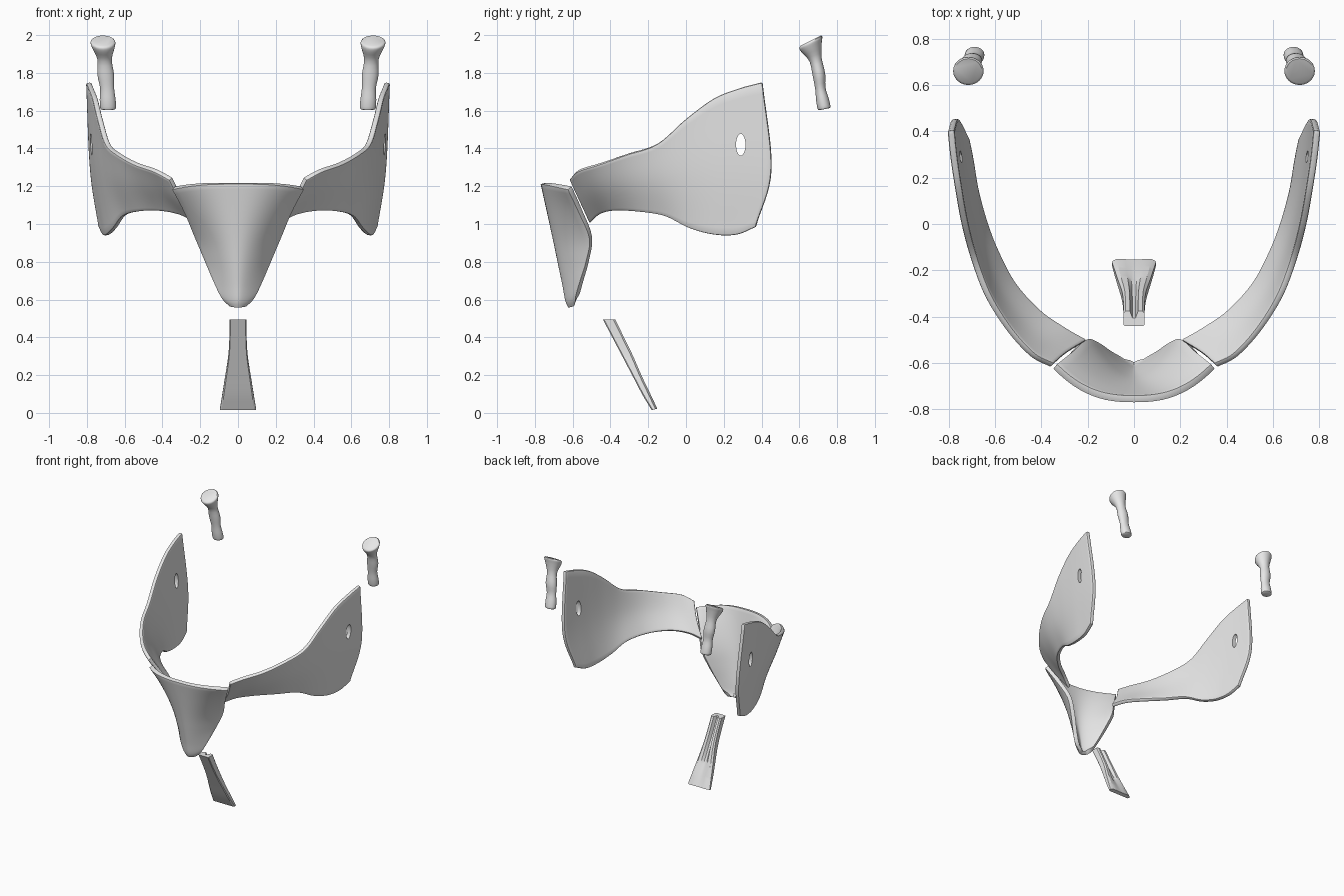
import bpy, bmesh, math
from mathutils import Vector

cube = bpy.data.objects.get("Cube")
if cube:
    bpy.data.objects.remove(cube, do_unlink=True)

# one pale grey for everything
grey = bpy.data.materials.new("pale_grey")
grey.use_nodes = True
COLOR = (0.8, 0.8, 0.8, 1)
grey.diffuse_color = COLOR
grey.node_tree.nodes["Principled BSDF"].inputs["Base Color"].default_value = COLOR


def spline(points, steps):
    """Smooth curve through tuples of any length."""
    pts = [Vector(p) for p in points]
    pts = [2 * pts[0] - pts[1]] + pts + [2 * pts[-1] - pts[-2]]
    out = []
    for a, b, c, d in zip(pts, pts[1:], pts[2:], pts[3:]):
        for i in range(steps):
            t = i / steps
            out.append(0.5 * (2 * b + (c - a) * t + (2 * a - 5 * b + 4 * c - d) * t ** 2
                              + (3 * b - a - 3 * c + d) * t ** 3))
    return out + [pts[-2]]


def loft(name, rows, closed=False):
    """Skin rows of points; closed rows become a capped solid."""
    bm = bmesh.new()
    grid = [[bm.verts.new(p) for p in row] for row in rows]
    n = len(grid[0])
    for r, s in zip(grid, grid[1:]):
        for i in range(n if closed else n - 1):
            j = (i + 1) % n
            bm.faces.new((r[i], r[j], s[j], s[i]))
    if closed:
        bm.faces.new(grid[0])
        bm.faces.new(grid[-1])
    bmesh.ops.recalc_face_normals(bm, faces=bm.faces)
    mesh = bpy.data.meshes.new(name)
    bm.to_mesh(mesh)
    bm.free()
    mesh.materials.append(grey)
    obj = bpy.data.objects.new(name, mesh)
    bpy.context.collection.objects.link(obj)
    return obj


def thicken(obj, amount):
    solid = obj.modifiers.new("thickness", "SOLIDIFY")
    solid.thickness, solid.offset = amount, 0
    bevel = obj.modifiers.new("soft_edge", "BEVEL")
    bevel.width, bevel.segments = amount * 0.3, 2
    bevel.limit_method, bevel.angle_limit = "ANGLE", math.radians(60)


def finish(obj, angle=40):
    """Apply modifiers and smooth."""
    graph = bpy.context.evaluated_depsgraph_get()
    mesh = bpy.data.meshes.new_from_object(obj.evaluated_get(graph))
    obj.modifiers.clear()
    obj.data = mesh
    bpy.ops.object.select_all(action="DESELECT")
    obj.select_set(True)
    bpy.context.view_layer.objects.active = obj
    bpy.ops.object.shade_smooth_by_angle(angle=math.radians(angle))


# side wings: lower and upper edge at each station, front to back
WING = [
    ((.21, -.505, 1.01), (.355, -.61, 1.24)),
    ((.30, -.455, 1.055), (.44, -.565, 1.285)),
    ((.41, -.38, 1.075), (.54, -.455, 1.32)),
    ((.52, -.26, 1.07), (.63, -.31, 1.37)),
    ((.60, -.11, 1.045), (.69, -.15, 1.425)),
    ((.65, .02, .98), (.73, 0, 1.555)),
    ((.685, .15, .945), (.757, .15, 1.665)),
    ((.705, .27, .945), (.778, .29, 1.72)),
    ((.725, .37, .985), (.79, .405, 1.75)),
]
lows = spline([s[0] for s in WING], 6)
tops = spline([s[1] for s in WING], 6)

# oval cutter crossing both wings
bpy.ops.mesh.primitive_cylinder_add(vertices=24, radius=1, depth=2,
                                    location=(0, .29, 1.42), rotation=(0, math.pi / 2, 0))
cutter = bpy.context.object
cutter.name = "hole_cutter"
cutter.scale = (.058, .025, 1)
cutter.hide_render = True

for side, sign in (("left", 1), ("right", -1)):
    rows = []
    for k, (lo, hi) in enumerate(zip(lows, tops)):
        u = k / (len(lows) - 1)
        mid = (lo + hi) / 2 + Vector((.012, .065 * u ** 8, -.08 * u ** 4))
        rows.append([(sign * p.x, p.y, p.z) for p in spline((lo, mid, hi), 8)])
    wing = loft(side + "_wing", rows)
    thicken(wing, .03)
    cut = wing.modifiers.new("hole", "BOOLEAN")
    cut.object, cut.operation, cut.solver = cutter, "DIFFERENCE", "EXACT"
    finish(wing)
bpy.data.objects.remove(cutter, do_unlink=True)

# front plate: half width, centre y, edge y, centre z, edge z
PLATE = [
    (.34, -.755, -.615, 1.215, 1.19),
    (.275, -.725, -.56, 1.08, 1.07),
    (.215, -.69, -.505, .92, .93),
    (.165, -.665, -.52, .80, .81),
    (.115, -.64, -.555, .68, .69),
    (.08, -.625, -.575, .60, .62),
    (.035, -.61, -.59, .565, .575),
]
rows = []
for w, yc, ye, zc, ze in spline(PLATE, 5):
    power = 1.4 + 1.1 * max(0, min(1, (zc - .6) / .6))
    rows.append([(w * s, yc + (ye - yc) * abs(s) ** power, zc + (ze - zc) * abs(s) ** 3)
                 for s in (i / 12 for i in range(-12, 13))])
plate = loft("front_plate", rows)
thicken(plate, .03)
finish(plate)

# lower strip: half width, front y, back y, z, groove depth
STRIP = [
    (.045, -.44, -.375, .495, .03),
    (.046, -.385, -.325, .39, .028),
    (.052, -.335, -.28, .295, .022),
    (.068, -.28, -.235, .19, .014),
    (.083, -.23, -.19, .095, .006),
    (.096, -.182, -.152, .015, .001),
]
rows = []
for w, yf, yb, z, g in spline(STRIP, 4):
    tilt = .25 * (.5 - z) / .5
    half = [(w, yb - .01), (w * .8, yb), (w * .4, yb), (w * .15, yb - g)]
    back = half + [(-x, y) for x, y in reversed(half)]
    ring = [(-w, yf + .006), (-w * .9, yf), (w * .9, yf), (w, yf + .006)] + back
    rows.append([(x, y, z + tilt * (y - yf)) for x, y in ring])
finish(loft("lower_strip", rows, True), 30)

# rear pegs: x, y, z, x radius, y radius, slope of the ring
PEG = [
    (.688, .733, 1.608, .036, .028, .2),
    (.688, .731, 1.616, .042, .034, .2),
    (.69, .722, 1.66, .042, .033, .2),
    (.693, .711, 1.72, .037, .027, .2),
    (.70, .704, 1.79, .044, .033, .2),
    (.706, .686, 1.87, .038, .032, .3),
    (.712, .666, 1.93, .058, .052, .45),
    (.715, .661, 1.96, .066, .061, .5),
    (.715, .661, 1.971, .058, .053, .5),
]
for side, sign in (("left", 1), ("right", -1)):
    rows = []
    for x, y, z, rx, ry, slope in spline(PEG, 3):
        ring = []
        for i in range(24):
            a = math.tau * i / 24
            dy = ry * math.sin(a)
            ring.append((sign * (x + rx * math.cos(a)), y + dy, z + slope * dy))
        rows.append(ring)
    finish(loft(side + "_rear_peg", rows, True))
